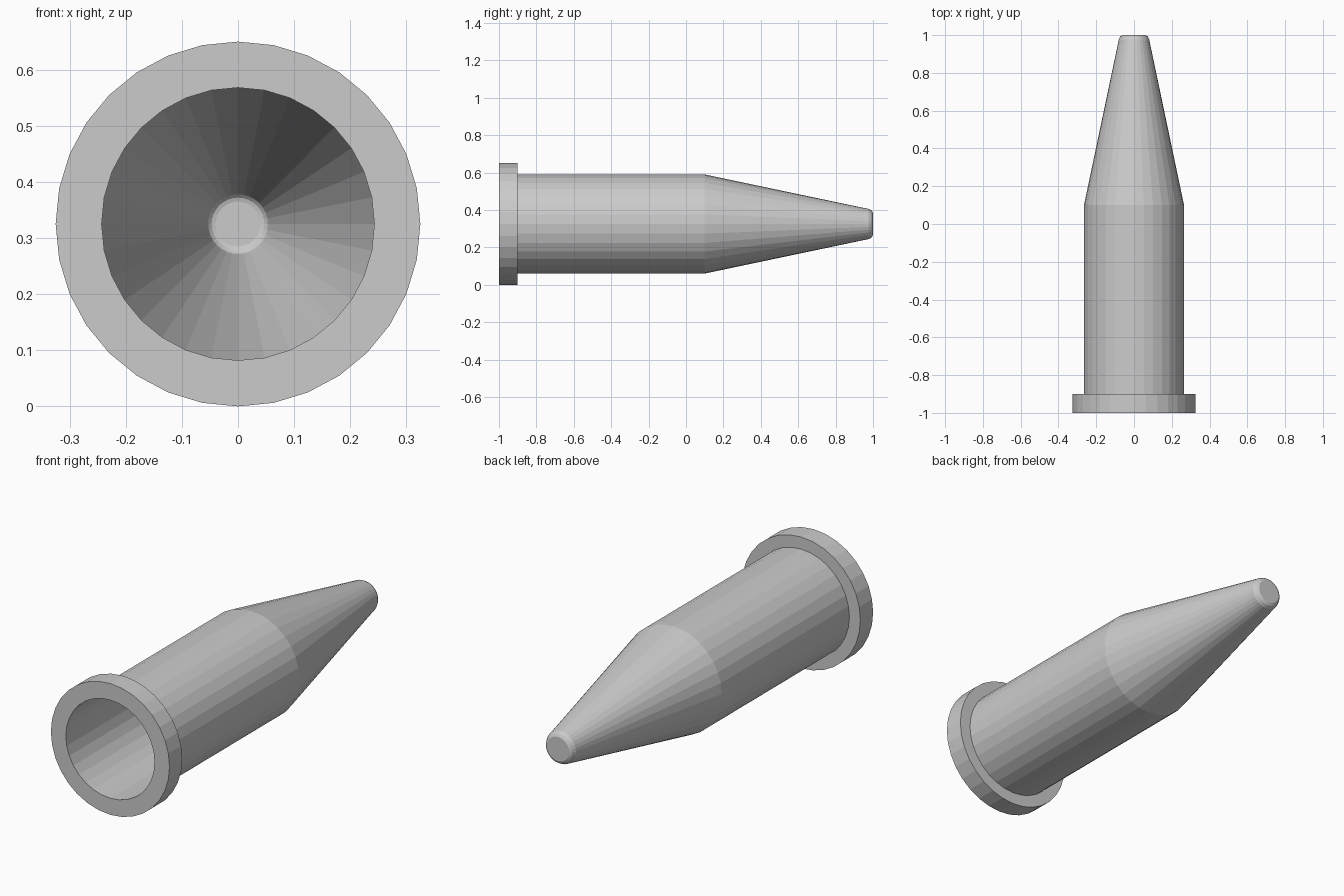
import bpy, bmesh, math

if "Cube" in bpy.data.objects:
    bpy.data.objects.remove(bpy.data.objects["Cube"])

SIDES = 32
AXIS_Z = 0.325

# Closed wall section as (radius, y): flange, barrel, cone, rounded tip, then the bore
outer = [(0.325, -1.0), (0.325, -0.9), (0.265, -0.9), (0.265, 0.1),
         (0.085, 0.955), (0.081, 0.977), (0.072, 0.993), (0.060, 1.0)]
inner = [(0.040, 0.98), (0.047, 0.978), (0.053, 0.972), (0.056, 0.96),
         (0.243, 0.1), (0.243, -1.0)]


def ring(bm, r, y):
    step = 2 * math.pi / SIDES
    return [bm.verts.new((r * math.cos(i * step), y, AXIS_Z + r * math.sin(i * step)))
            for i in range(SIDES)]


def bridge(bm, a, b):
    for i in range(SIDES):
        j = (i + 1) % SIDES
        bm.faces.new((a[i], a[j], b[j], b[i]))


bm = bmesh.new()
outer_rings = [ring(bm, *p) for p in outer]
inner_rings = [ring(bm, *p) for p in inner]

# Outer skin and bore
for rings in (outer_rings, inner_rings):
    for a, b in zip(rings, rings[1:]):
        bridge(bm, a, b)

# Open rim, closed tip outside and inside
bridge(bm, inner_rings[-1], outer_rings[0])
bm.faces.new(outer_rings[-1])
bm.faces.new(inner_rings[0])
bmesh.ops.recalc_face_normals(bm, faces=bm.faces)

mesh = bpy.data.meshes.new("tapered_sleeve")
bm.to_mesh(mesh)
bm.free()
bpy.context.collection.objects.link(bpy.data.objects.new("tapered_sleeve", mesh))
